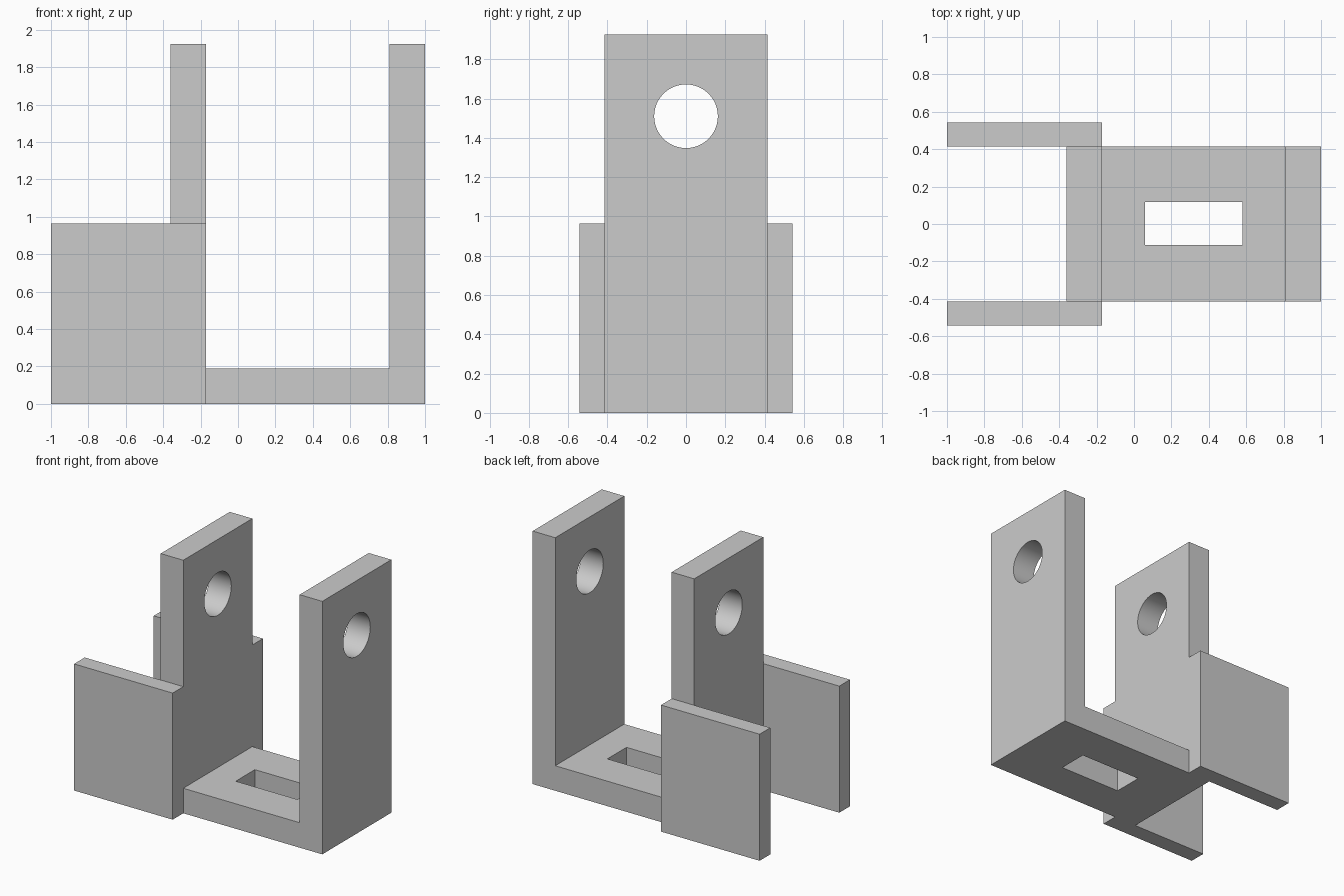
import bpy
import bmesh
from mathutils import Matrix, Vector

if "Cube" in bpy.data.objects:
    bpy.data.objects.remove(bpy.data.objects["Cube"], do_unlink=True)

GREY = (0.6, 0.6, 0.6, 1.0)
grey = bpy.data.materials.new("plain_grey")
grey.use_nodes = True
grey.diffuse_color = GREY
grey.node_tree.nodes["Principled BSDF"].inputs["Base Color"].default_value = GREY

HALF_WIDTH = 0.415
HEIGHT = 1.925
FLOOR = 0.19


def finish(name, bm):
    bmesh.ops.recalc_face_normals(bm, faces=bm.faces)
    mesh = bpy.data.meshes.new(name)
    bm.to_mesh(mesh)
    bm.free()
    mesh.materials.append(grey)
    obj = bpy.data.objects.new(name, mesh)
    bpy.context.collection.objects.link(obj)
    return obj


def box(name, low, high):
    low, high = Vector(low), Vector(high)
    bm = bmesh.new()
    place = Matrix.Translation((low + high) / 2) @ Matrix.Diagonal((*(high - low), 1))
    bmesh.ops.create_cube(bm, size=1, matrix=place)
    return finish(name, bm)


# U-shaped bracket: two uprights joined by a floor
profile = [(-0.36, 0), (1, 0), (1, HEIGHT), (0.81, HEIGHT), (0.81, FLOOR),
           (-0.17, FLOOR), (-0.17, HEIGHT), (-0.36, HEIGHT)]
bm = bmesh.new()
face = bm.faces.new([bm.verts.new((x, -HALF_WIDTH, z)) for x, z in profile])
extruded = bmesh.ops.extrude_face_region(bm, geom=[face])
moved = [v for v in extruded["geom"] if isinstance(v, bmesh.types.BMVert)]
bmesh.ops.translate(bm, verts=moved, vec=(0, 2 * HALF_WIDTH, 0))
bracket = finish("u_bracket", bm)

# Cutters: the slot in the floor and the round pin hole through both uprights
slot = box("slot_cutter", (0.06, -0.113, -0.2), (0.58, 0.117, 0.5))
bm = bmesh.new()
bmesh.ops.create_cone(bm, cap_ends=True, segments=64, radius1=0.162, radius2=0.162, depth=3,
                      matrix=Matrix.Translation((0, 0, 1.51)) @ Matrix.Rotation(1.5707963, 4, "Y"))
pin = finish("pin_hole_cutter", bm)

bpy.ops.object.select_all(action="DESELECT")
bpy.context.view_layer.objects.active = bracket
bracket.select_set(True)
for cutter in (slot, pin):
    cutter.hide_render = True
    cut = bracket.modifiers.new("cut", "BOOLEAN")
    cut.operation = "DIFFERENCE"
    cut.solver = "EXACT"
    cut.object = cutter
    bpy.ops.object.modifier_apply(modifier=cut.name)
    bpy.data.objects.remove(cutter, do_unlink=True)
bpy.ops.object.shade_smooth_by_angle(angle=0.5)

# Side plates reaching out behind the inner upright
for name, side in (("left_side_plate", -1), ("right_side_plate", 1)):
    near, far = sorted((side * HALF_WIDTH, side * 0.543))
    box(name, (-1, near, 0), (-0.17, far, 0.963))
